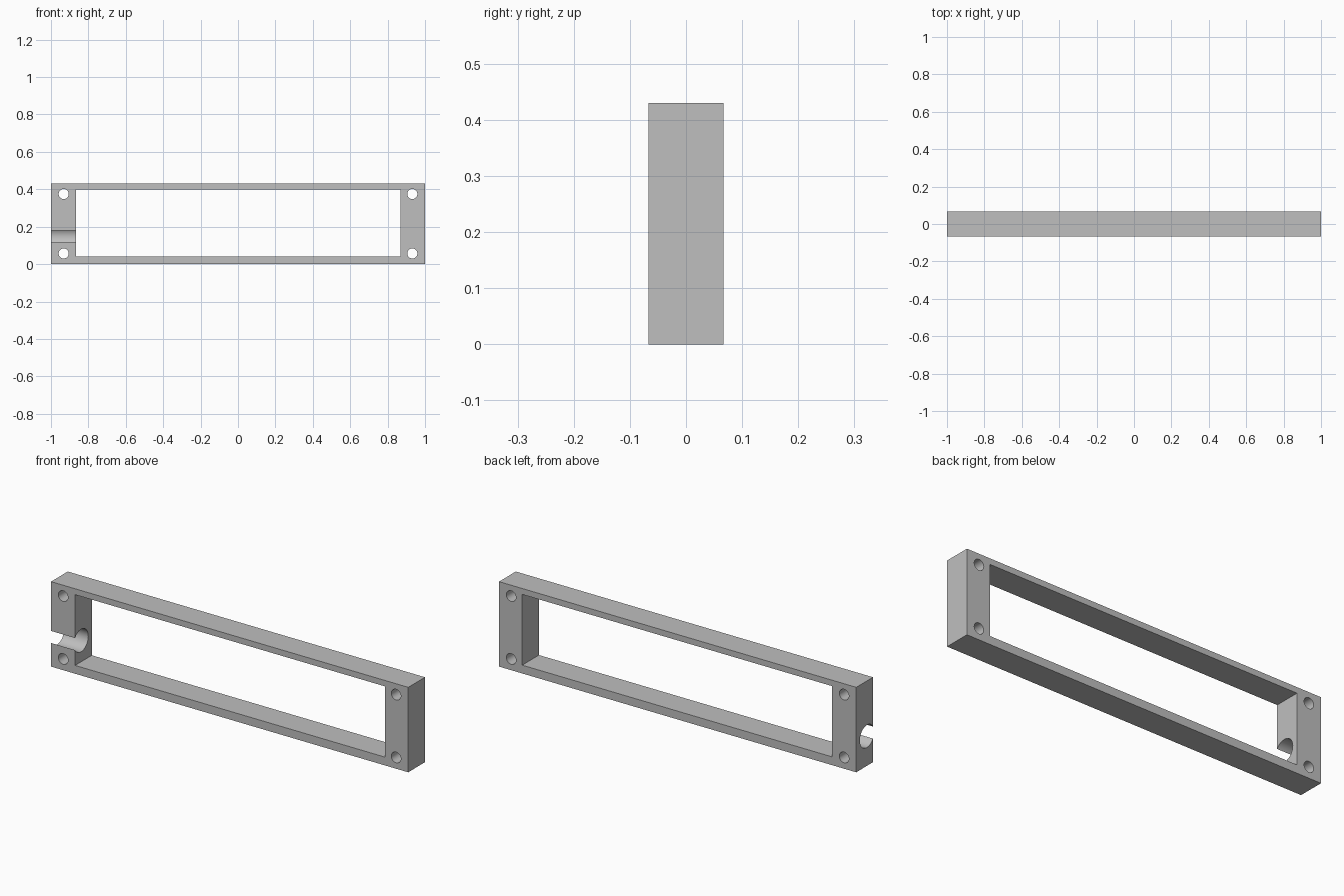
import bpy
from math import pi

old = bpy.data.objects.get("Cube")
if old:
    bpy.data.objects.remove(old, do_unlink=True)

DEPTH, HEIGHT = 0.134, 0.43


def box(name, x, y, z):
    """Box from (low, high) ranges on each axis."""
    centre = [(a + b) / 2 for a, b in (x, y, z)]
    bpy.ops.mesh.primitive_cube_add(size=1, location=centre)
    ob = bpy.context.object
    ob.name = name
    ob.scale = [b - a for a, b in (x, y, z)]
    bpy.ops.object.transform_apply(location=True, rotation=True, scale=True)
    return ob


def rod(name, radius, length, location, rotation, sides):
    bpy.ops.mesh.primitive_cylinder_add(vertices=sides, radius=radius, depth=length,
                                        location=location, rotation=rotation)
    ob = bpy.context.object
    ob.name = name
    bpy.ops.object.transform_apply(location=True, rotation=True, scale=True)
    return ob


# Outer block of the frame
frame = box("frame", (-1, 1), (-DEPTH / 2, DEPTH / 2), (0, HEIGHT))

# Large window through the middle
cutters = [box("window_cutter", (-0.865, 0.87), (-DEPTH, DEPTH), (0.042, 0.4))]

# Four corner screw holes
for x in (-0.932, 0.932):
    for z in (0.057, 0.375):
        cutters.append(rod("screw_hole_cutter", 0.027, 1, (x, 0, z), (pi / 2, 0, 0), 32))

# Round cable channel across one end, open at the front
cutters.append(rod("cable_channel_cutter", 0.057, 0.3,
                   (-0.95, 0.048 - DEPTH / 2, 0.15), (0, pi / 2, 0), 48))

# Cut everything out of the block
bpy.ops.object.select_all(action="DESELECT")
frame.select_set(True)
bpy.context.view_layer.objects.active = frame
for cutter in cutters:
    cutter.hide_render = True
    mod = frame.modifiers.new(cutter.name, "BOOLEAN")
    mod.operation = "DIFFERENCE"
    mod.solver = "EXACT"
    mod.object = cutter
    bpy.ops.object.modifier_apply(modifier=mod.name)
for cutter in cutters:
    bpy.data.objects.remove(cutter, do_unlink=True)
bpy.ops.object.shade_smooth_by_angle(angle=pi / 6)

# Single grey finish
grey = bpy.data.materials.new("plain_grey")
grey.use_nodes = True
colour = (0.52, 0.52, 0.52, 1)
grey.diffuse_color = colour
grey.node_tree.nodes["Principled BSDF"].inputs["Base Color"].default_value = colour
frame.data.materials.clear()
frame.data.materials.append(grey)
